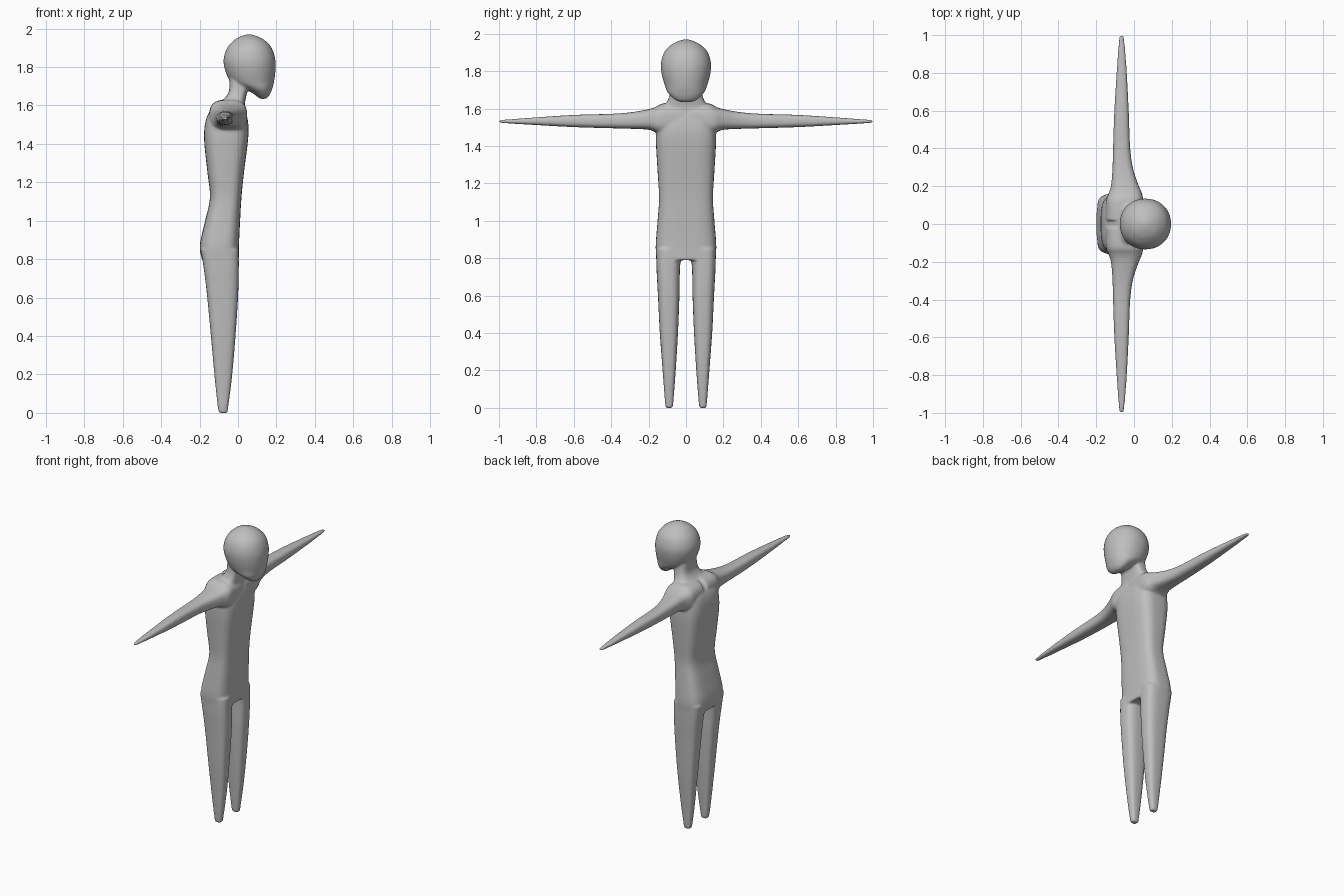
import bpy, bmesh, math

if "Cube" in bpy.data.objects:
    bpy.data.objects.remove(bpy.data.objects["Cube"])

grey = bpy.data.materials.new("plain grey")
grey.diffuse_color = (0.52, 0.52, 0.52, 1)
grey.use_nodes = True
grey.node_tree.nodes["Principled BSDF"].inputs["Base Color"].default_value = grey.diffuse_color


def spline(rows, steps=5):
    """Smooth Catmull-Rom interpolation through the section rows."""
    out = []
    for i in range(len(rows) - 1):
        p0, p1 = rows[max(i - 1, 0)], rows[i]
        p2, p3 = rows[i + 1], rows[min(i + 2, len(rows) - 1)]
        for k in range(steps):
            t = k / steps
            out.append([0.5 * (2 * b + (c - a) * t + (2 * a - 5 * b + 4 * c - d) * t * t
                               + (3 * b - a - 3 * c + d) * t ** 3)
                        for a, b, c, d in zip(p0, p1, p2, p3)])
    out.append(list(rows[-1]))
    return out


def loft(bm, rows, power, place, n=40):
    """Closed loft; each row is (position, u min, u max, v min, v max)."""
    rings = []
    for w, u0, u1, v0, v1 in spline(rows):
        ring = []
        for k in range(n):
            a = 2 * math.pi * k / n
            c, s = math.cos(a), math.sin(a)
            u = (u0 + u1) / 2 + (u1 - u0) / 2 * math.copysign(abs(c) ** (2 / power), c)
            v = (v0 + v1) / 2 + (v1 - v0) / 2 * math.copysign(abs(s) ** (2 / power), s)
            ring.append(bm.verts.new(place(u, v, w)))
        rings.append(ring)
    faces = [bm.faces.new(rings[0][::-1]), bm.faces.new(rings[-1])]
    for r, q in zip(rings, rings[1:]):
        for k in range(n):
            j = (k + 1) % n
            faces.append(bm.faces.new((r[k], r[j], q[j], q[k])))
    bmesh.ops.recalc_face_normals(bm, faces=faces)


def upright(u, v, w):
    return (u, v, w)


bm = bmesh.new()

# torso and neck: (z, back x, front x, half width)
torso = [(0.79, -.185, .004, .158), (0.87, -.199, .005, .162), (1.0, -.171, .011, .152),
         (1.12, -.146, .018, .144), (1.25, -.159, .031, .151), (1.4, -.175, .05, .16),
         (1.48, -.175, .055, .16), (1.54, -.162, .048, .155), (1.58, -.138, .038, .145),
         (1.61, -.108, .036, .125), (1.64, -.068, .041, .1), (1.68, -.046, .052, .086),
         (1.75, -.045, .09, .08)]
loft(bm, [(z, a, b, -h, h) for z, a, b, h in torso], 3.3, upright)

# head: (z, back x, front x, half width)
head = [(1.634, .118, .143, .028), (1.645, .1, .158, .055), (1.665, .075, .17, .079),
        (1.69, .025, .179, .1), (1.72, -.035, .187, .112), (1.78, -.066, .195, .129),
        (1.84, -.075, .194, .134), (1.9, -.056, .175, .117), (1.94, -.02, .138, .08),
        (1.96, .015, .1, .043), (1.97, .048, .066, .01)]
loft(bm, [(z, a, b, -h, h) for z, a, b, h in head], 2.1, upright)

# legs: (z, back x, front x, inner y, outer y)
leg = [(0, -.098, -.056, .072, .108), (.03, -.105, -.051, .068, .112),
       (.2, -.123, -.03, .055, .125), (.4, -.141, -.013, .043, .14),
       (.6, -.16, 0, .035, .15), (.75, -.178, .004, .032, .158), (.85, -.195, .004, .02, .16)]
# arms: (y, back x, front x, bottom z, top z), flaring into the shoulder
arm = [(.02, -.15, .045, 1.46, 1.63), (.12, -.148, .048, 1.46, 1.628),
       (.16, -.135, .043, 1.472, 1.61), (.2, -.122, .026, 1.487, 1.597),
       (.29, -.114, -.004, 1.492, 1.581), (.4, -.111, -.02, 1.495, 1.572),
       (.6, -.104, -.028, 1.501, 1.566), (.8, -.092, -.038, 1.512, 1.553),
       (.95, -.082, -.049, 1.521, 1.542), (1.0, -.076, -.056, 1.525, 1.538)]
for side in (1, -1):
    loft(bm, leg, 3, lambda u, v, w: (u, side * v, w))
    loft(bm, arm, 2.8, lambda u, v, w: (u, side * w, v))

mesh = bpy.data.meshes.new("body")
bm.to_mesh(mesh)
bm.free()
body = bpy.data.objects.new("body", mesh)
bpy.context.collection.objects.link(body)
mesh.materials.append(grey)
mesh.shade_smooth()

# fuse the limbs, torso and head into one smooth skin
fuse = body.modifiers.new("fuse", 'REMESH')
fuse.mode = 'VOXEL'
fuse.voxel_size = 0.007
fuse.use_smooth_shade = True
soften = body.modifiers.new("soften", 'SMOOTH')
soften.factor = 0.5
soften.iterations = 5
